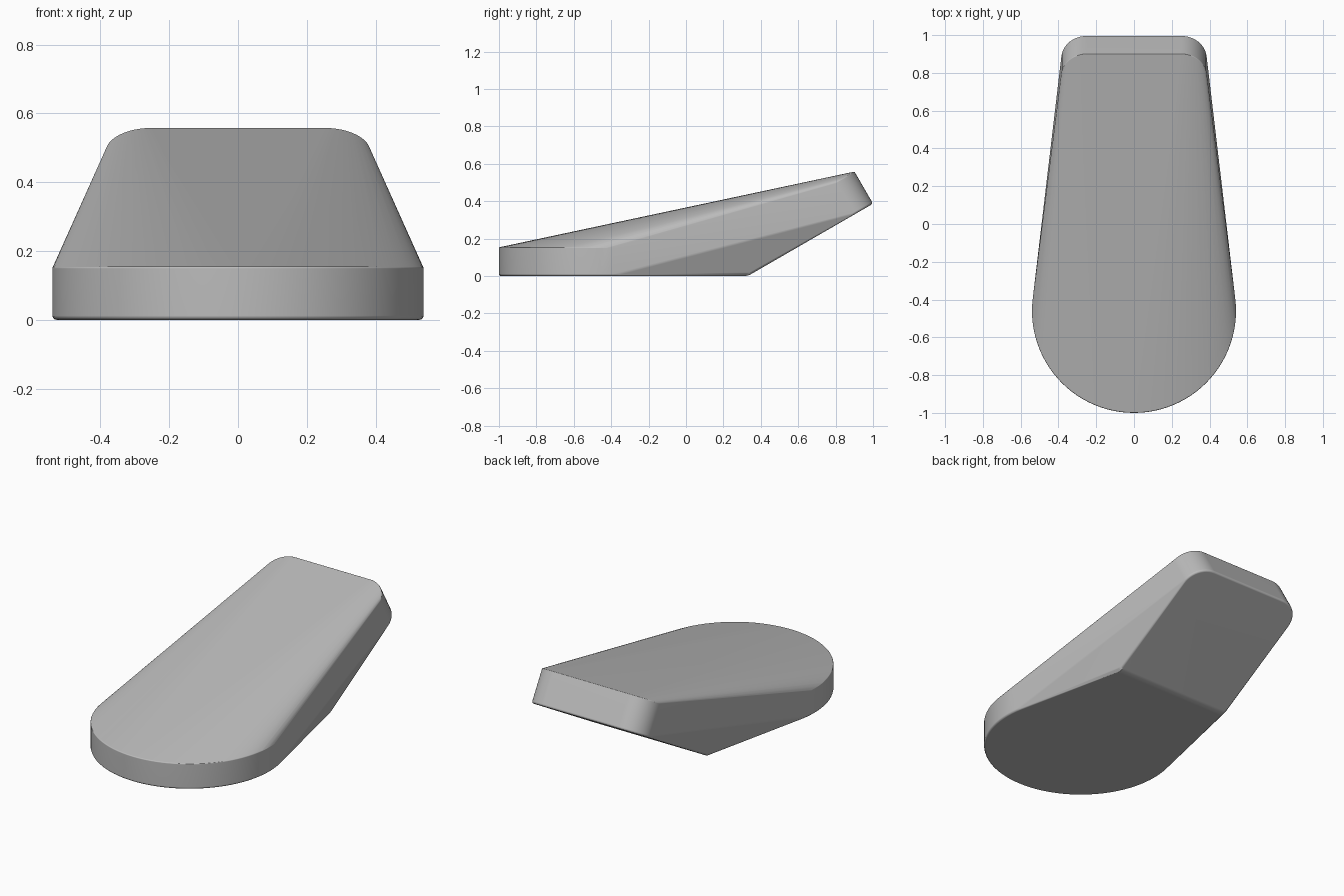
import bpy, bmesh, math
from mathutils import Vector

cube = bpy.data.objects.get("Cube")
if cube:
    bpy.data.objects.remove(cube, do_unlink=True)

grey = bpy.data.materials.new("plain grey")
grey.use_nodes = True
colour = (0.5, 0.5, 0.5, 1)
grey.diffuse_color = colour
grey.node_tree.nodes["Principled BSDF"].inputs["Base Color"].default_value = colour

RADIUS, CENTRE_Y, RIM_Z = 0.54, -0.46, 0.155
TILT = math.radians(30)
THICK, HALF, CORNER, SOFT = 0.2, 0.385, 0.135, 0.012
along = Vector((0, math.cos(TILT), math.sin(TILT)))
up = Vector((0, -math.sin(TILT), math.cos(TILT)))
tip = Vector((0, 1, 0.387))


def soft_levels(height, steps=3):
    """Pairs of inset and height: rounded at the bottom, slightly at the top."""
    levels = []
    for i in range(steps + 1):
        a = math.pi / 2 * i / steps
        levels.append((SOFT * (1 - math.sin(a)), SOFT * (1 - math.cos(a))))
    t = SOFT / 2
    for i in range(steps + 1):
        a = math.pi / 2 * i / steps
        levels.append((t * (1 - math.cos(a)), height - t + t * math.sin(a)))
    return levels


points = []

# Round foot at the front
for inset, z in soft_levels(RIM_Z):
    for i in range(96):
        a = math.tau * i / 96
        r = RADIUS - inset
        points.append(Vector((r * math.cos(a), CENTRE_Y + r * math.sin(a), z)))

# Tilted end plate with rounded corners
for inset, h in soft_levels(THICK):
    for side in (-1, 1):
        for i in range(13):
            a = math.pi / 2 * i / 12
            r = CORNER - inset
            x = HALF - CORNER + r * math.cos(a)
            u = -CORNER + r * math.sin(a)
            points.append(tip + along * u + up * h + Vector((side * x, 0, 0)))

# Soft fold where the sloped underside meets the floor
fold_r = 0.08
fold_y = 1 - tip.z / math.tan(TILT) - fold_r * math.tan(TILT / 2)
for side in (-1, 1):
    for i in range(5):
        a = TILT * i / 4
        y = fold_y + fold_r * math.sin(a)
        z = fold_r * (1 - math.cos(a))
        points.append(Vector((side * (HALF - SOFT), y, z)))
        points.append(Vector((side * HALF, y - SOFT * math.sin(a), z + SOFT * math.cos(a))))

# Skin stretched over foot, end plate and fold
bm = bmesh.new()
for p in points:
    bm.verts.new(p)
hull = bmesh.ops.convex_hull(bm, input=bm.verts)
loose = {v for v in hull["geom_interior"] + hull["geom_unused"]
         if isinstance(v, bmesh.types.BMVert) and v.is_valid and not v.link_faces}
bmesh.ops.delete(bm, geom=list(loose), context='VERTS')
bmesh.ops.dissolve_limit(bm, angle_limit=0.004, verts=bm.verts, edges=bm.edges)
bmesh.ops.recalc_face_normals(bm, faces=bm.faces)
mesh = bpy.data.meshes.new("wedge_body")
bm.to_mesh(mesh)
bm.free()
mesh.materials.append(grey)
body = bpy.data.objects.new("wedge_body", mesh)
bpy.context.collection.objects.link(body)

# Smooth shading that follows the large faces
bpy.ops.object.select_all(action='DESELECT')
body.select_set(True)
bpy.context.view_layer.objects.active = body
bpy.ops.object.shade_smooth_by_angle(angle=math.radians(35))
weighted = body.modifiers.new("weighted_normals", 'WEIGHTED_NORMAL')
weighted.keep_sharp = True
